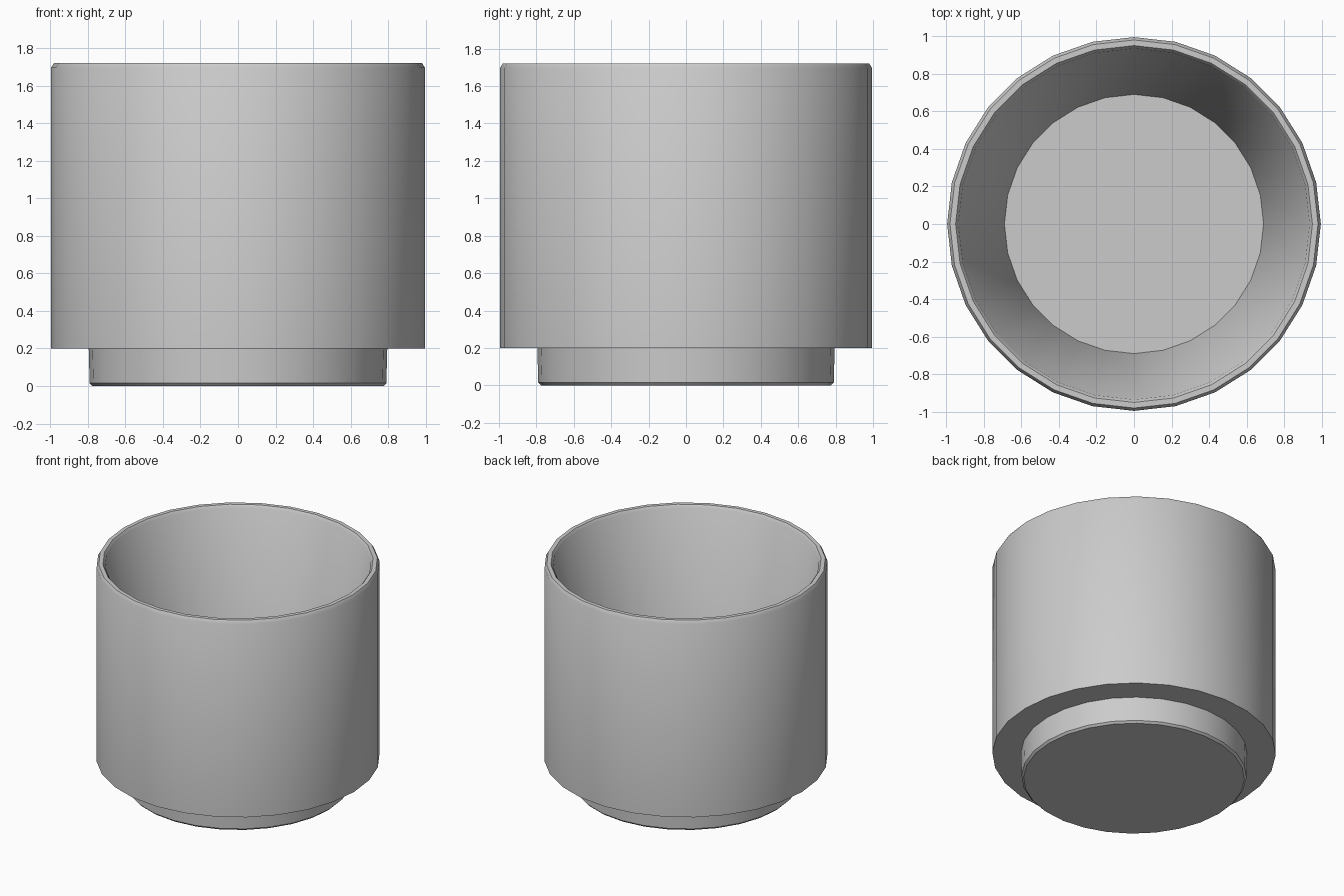
import bpy, bmesh, math

if "Cube" in bpy.data.objects:
    bpy.data.objects.remove(bpy.data.objects["Cube"])

grey = bpy.data.materials.new("plain_grey")
grey.diffuse_color = (0.6, 0.6, 0.6, 1)
grey.use_nodes = True
grey.node_tree.nodes["Principled BSDF"].inputs["Base Color"].default_value = grey.diffuse_color


def lathe(name, profile, sides):
    """Revolve (radius, z) points around z; zero-radius ends close the shape."""
    bm = bmesh.new()
    rings = []
    for r, z in profile:
        if r == 0:
            rings.append([bm.verts.new((0, 0, z))] * sides)
        else:
            rings.append([bm.verts.new((r * math.cos(math.tau * i / sides),
                                        r * math.sin(math.tau * i / sides), z))
                          for i in range(sides)])
    for a, b in zip(rings, rings[1:]):
        for i in range(sides):
            j = (i + 1) % sides
            bm.faces.new(list(dict.fromkeys((a[i], a[j], b[j], b[i]))))
    bmesh.ops.recalc_face_normals(bm, faces=bm.faces)
    mesh = bpy.data.meshes.new(name)
    bm.to_mesh(mesh)
    bm.free()
    mesh.materials.append(grey)
    obj = bpy.data.objects.new(name, mesh)
    bpy.context.collection.objects.link(obj)
    bpy.ops.object.select_all(action='DESELECT')
    obj.select_set(True)
    bpy.context.view_layer.objects.active = obj
    bpy.ops.object.shade_smooth_by_angle(angle=math.radians(40))
    return obj


# Whole pot: foot, stepped underside, outer wall, rounded rim, tapered cavity
lathe("pot", [
    (0, 0), (0.775, 0), (0.79, 0.015), (0.795, 0.2),
    (0.995, 0.2), (0.995, 1.695), (0.98, 1.72),
    (0.95, 1.72), (0.935, 1.70), (0.69, 0.2), (0, 0.2),
], 28)
